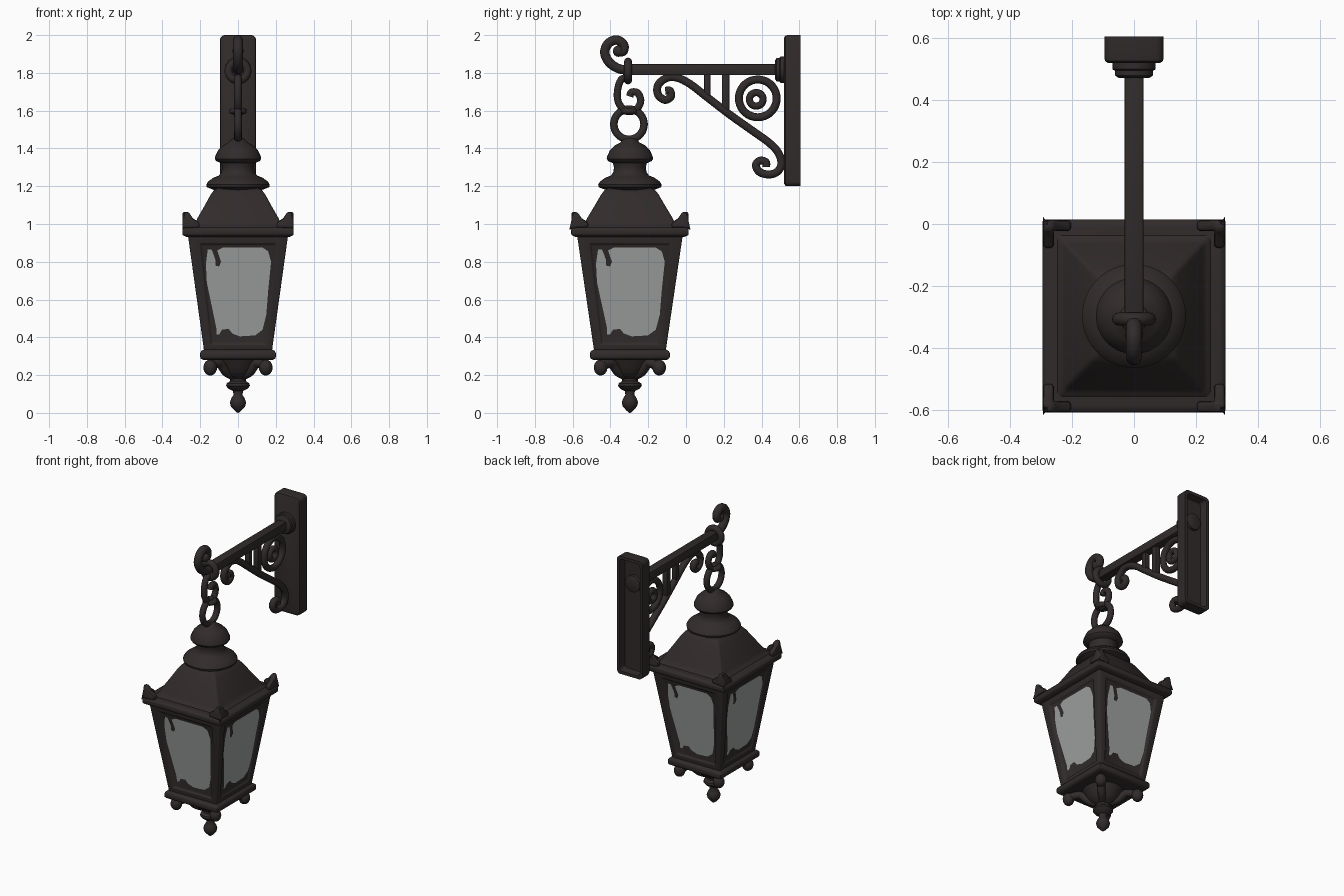
import bpy, bmesh, math
from mathutils import Vector

if "Cube" in bpy.data.objects:
    bpy.data.objects.remove(bpy.data.objects["Cube"])

CY, SY = -0.297, 1.055          # lantern axis and its slight depth stretch


def material(name, rgb):
    m = bpy.data.materials.new(name)
    m.diffuse_color = (*rgb, 1)
    m.use_nodes = True
    m.node_tree.nodes["Principled BSDF"].inputs["Base Color"].default_value = m.diffuse_color
    return m


IRON = material("dark iron", (0.031, 0.024, 0.024))
GLASS = material("grey glass", (0.34, 0.36, 0.35))


def finish(ob, mat=IRON, bevel=0, angle=40):
    bpy.ops.object.select_all(action='DESELECT')
    bpy.context.view_layer.objects.active = ob
    ob.select_set(True)
    if bevel:
        b = ob.modifiers.new("bevel", 'BEVEL')
        b.width, b.segments = bevel, 2
        b.limit_method, b.angle_limit = 'ANGLE', math.radians(30)
    bpy.ops.object.convert(target='MESH')
    ob = bpy.context.object
    ob.data.materials.clear()
    ob.data.materials.append(mat)
    bpy.ops.object.shade_smooth_by_angle(angle=math.radians(angle))
    return ob


def from_bmesh(name, bm, recalc=True, **kw):
    bmesh.ops.remove_doubles(bm, verts=bm.verts, dist=0.0002)
    if recalc:
        bmesh.ops.recalc_face_normals(bm, faces=bm.faces)
    me = bpy.data.meshes.new(name)
    bm.to_mesh(me)
    bm.free()
    ob = bpy.data.objects.new(name, me)
    bpy.context.collection.objects.link(ob)
    return finish(ob, **kw)


def add_loft(bm, rings, caps=(True, True)):
    vs = [[bm.verts.new(p) for p in r] for r in rings]
    n = len(vs[0])
    for a, b in zip(vs, vs[1:]):
        for i in range(n):
            j = (i + 1) % n
            bm.faces.new((a[i], a[j], b[j], b[i]))
    if caps[0]:
        bm.faces.new(vs[0][::-1])
    if caps[1]:
        bm.faces.new(vs[-1])


def loft(name, rings, **kw):
    bm = bmesh.new()
    add_loft(bm, rings)
    return from_bmesh(name, bm, **kw)


def lathe(name, prof, n=36, **kw):
    return loft(name, [[(r * math.cos(2 * math.pi * i / n), CY + r * math.sin(2 * math.pi * i / n), z)
                        for i in range(n)] for r, z in prof], **kw)


def square_stack(name, prof, **kw):
    return loft(name, [[(sx * h, CY + sy * h * SY, z) for sx, sy in ((-1, -1), (1, -1), (1, 1), (-1, 1))]
                       for h, z in prof], **kw)


def tube(name, pts, r, steps=7):
    """Round rod along a smooth path through the points."""
    p = [Vector(q) for q in pts]
    p = [2 * p[0] - p[1]] + p + [2 * p[-1] - p[-2]]
    out = []
    for i in range(1, len(p) - 2):
        a, b, c, d = p[i - 1:i + 3]
        for s in range(steps):
            t = s / steps
            out.append(0.5 * (2 * b + (c - a) * t + (2 * a - 5 * b + 4 * c - d) * t * t
                              + (3 * b - a - 3 * c + d) * t ** 3))
    out.append(p[-2])
    cu = bpy.data.curves.new(name, 'CURVE')
    cu.dimensions, cu.bevel_depth, cu.bevel_resolution, cu.use_fill_caps = '3D', r, 3, True
    sp = cu.splines.new('POLY')
    sp.points.add(len(out) - 1)
    for q, v in zip(sp.points, out):
        q.co = (*v, 1)
    ob = bpy.data.objects.new(name, cu)
    bpy.context.collection.objects.link(ob)
    return finish(ob, angle=60)


def side_tube(name, yz, r):
    return tube(name, [(0, y, z) for y, z in yz], r)


def ring(name, loc, R, r, rot):
    bpy.ops.mesh.primitive_torus_add(location=loc, rotation=rot, major_radius=R, minor_radius=r,
                                     major_segments=36, minor_segments=12)
    bpy.context.object.name = name
    return finish(bpy.context.object)


def ball(name, loc, scale):
    bpy.ops.mesh.primitive_uv_sphere_add(segments=20, ring_count=12, radius=1, location=loc)
    bpy.context.object.name = name
    bpy.context.object.scale = scale
    return finish(bpy.context.object)


def box(name, loc, size, bevel=0.006):
    bpy.ops.mesh.primitive_cube_add(size=1, location=loc)
    bpy.context.object.name = name
    bpy.context.object.scale = size
    bpy.ops.object.transform_apply(location=False, rotation=False, scale=True)
    return finish(bpy.context.object, bevel=bevel)


# Lantern body: tapered frame with recessed panels, and worn glass in each
def half(z):
    return 0.18 + (z - 0.33) / 0.61 * 0.085


def on_side(k, x, z, depth):
    c, s = ((1, 0), (0, 1), (-1, 0), (0, -1))[k]
    n = -(half(z) - depth)
    return (c * x - s * n, CY + (s * x + c * n) * SY, z)


outline = [(-16, 86.5), (-14, 86.5), (-13, 84), (-12, 81), (-12, 78), (-10, 77.5), (-9, 80), (-10, 83),
           (-11, 86), (-8, 87.5), (13, 87.5), (16, 85.5), (17.5, 80), (16, 65), (15, 52), (13, 44),
           (9, 41), (1, 40.5), (-3, 42), (-5, 44.5), (-8.5, 44), (-10, 41.5), (-11.5, 41.5),
           (-11.5, 45), (-14, 57), (-16.5, 69), (-17, 79)]
frame, glass = bmesh.new(), bmesh.new()
for k in range(4):
    rings = []
    for u, z0, z1, d in ((1, 0.33, 0.94, 0), (0.78, 0.362, 0.898, 0), (0.75, 0.37, 0.89, 0.012)):
        rings.append([on_side(k, s * u * half(z), z, d)
                      for s, z in ((-1, z0), (1, z0), (1, z1), (-1, z1))])
    add_loft(frame, rings, (False, True))
    glass.faces.new([glass.verts.new(on_side(k, x / 100, z / 100, 0.008)) for x, z in outline[::-1]])
from_bmesh("lantern_frame", frame, bevel=0.006)
from_bmesh("glass_panes", glass, recalc=False, mat=GLASS)

# Base plate, eave plate and roof
square_stack("base_plate", [(0.185, 0.28), (0.2, 0.29), (0.2, 0.322), (0.185, 0.335)], bevel=0.006)
square_stack("eave_plate", [(0.27, 0.93), (0.295, 0.942), (0.295, 0.975), (0.28, 0.985)], bevel=0.006)
square_stack("roof", [(0.255, 0.98), (0.228, 1.0), (0.215, 1.03), (0.175, 1.1), (0.145, 1.155),
                      (0.128, 1.178), (0.1, 1.195)], bevel=0.012)

# Raised leaf ornaments on the four eave corners
leaf = [(0, 0), (0.003, 0.05), (0.012, 0.085), (0.034, 0.082), (0.055, 0.05), (0.09, 0.028), (0.09, 0)]
bm = bmesh.new()
for sx in (-1, 1):
    for sy in (-1, 1):
        for swap in (False, True):
            rings = []
            for d in (0, 0.035):
                row = [((d, a) if swap else (a, d)) + (h,) for a, h in leaf]
                rings.append([(sx * (0.294 - p), CY + sy * (0.294 * SY - q), 0.98 + h) for p, q, h in row])
            add_loft(bm, rings)
from_bmesh("corner_leaves", bm, bevel=0.01)

# Domed cap and bottom finial
lathe("domed_cap", [(0.1, 1.17), (0.14, 1.185), (0.165, 1.195), (0.168, 1.208), (0.158, 1.225), (0.13, 1.245),
                    (0.1, 1.257), (0.088, 1.275), (0.084, 1.3), (0.09, 1.322), (0.115, 1.333), (0.123, 1.345),
                    (0.12, 1.36), (0.105, 1.392), (0.08, 1.417), (0.05, 1.432), (0.035, 1.45), (0.01, 1.458)])
lathe("bottom_finial", [(0.003, 0), (0.018, 0.012), (0.038, 0.035), (0.043, 0.055), (0.036, 0.076), (0.024, 0.095),
                        (0.026, 0.115), (0.05, 0.127), (0.063, 0.143), (0.06, 0.156), (0.042, 0.168),
                        (0.042, 0.182), (0.07, 0.195), (0.09, 0.215), (0.11, 0.25), (0.13, 0.285)])
for i, (sx, sy) in enumerate(((-1, -1), (1, -1), (1, 1), (-1, 1))):
    ball(f"corner_foot_{i}", (sx * 0.147, CY + sy * 0.155, 0.24), (0.036, 0.036, 0.042))
    tube(f"foot_bracket_{i}", [(sx * a, CY + sy * a, z) for a, z in
                               ((0.03, 0.2), (0.065, 0.22), (0.1, 0.262), (0.145, 0.25))], 0.025)

# Hanging chain: ring, wrap and S hook
ring("chain_ring", (0, -0.302, 1.528), 0.08, 0.02, (0, math.pi / 2, 0))
ring("hook_wrap", (0, -0.302, 1.598), 0.03, 0.017, (0, 0, 0))
side_tube("s_hook", [(-0.305, 1.775), (-0.342, 1.765), (-0.362, 1.71), (-0.358, 1.645), (-0.318, 1.598),
                     (-0.265, 1.605), (-0.24, 1.65), (-0.255, 1.693), (-0.288, 1.698), (-0.298, 1.675)], 0.02)
ring("arm_end_ring", (0, -0.307, 1.81), 0.05, 0.021, (math.pi / 2, 0, 0))

# Arm, its curled end, and wall flange
box("arm_bar", (0, 0.1, 1.817), (0.061, 0.82, 0.058))
side_tube("arm_scroll", [(-0.29, 1.815), (-0.355, 1.822), (-0.408, 1.858), (-0.43, 1.91), (-0.41, 1.957),
                         (-0.365, 1.974), (-0.33, 1.948), (-0.333, 1.915), (-0.358, 1.912)], 0.026)
ball("arm_scroll_tip", (0, -0.357, 1.915), (0.03, 0.03, 0.03))


def disc(name, z, prof, n=32):
    return loft(name, [[(r * math.cos(2 * math.pi * i / n), y, z + r * math.sin(2 * math.pi * i / n))
                        for i in range(n)] for r, y in prof])


disc("wall_flange", 1.817, [(0.05, 0.472), (0.062, 0.48), (0.062, 0.495), (0.07, 0.5), (0.07, 0.53)])
disc("back_boss", 1.817, [(0.055, 0.54), (0.055, 0.575), (0.045, 0.58)])


# Wall plate with rounded corners and hollow back
def rounded(hx, hz, r, y, n=5):
    out = []
    for q, (sx, sz) in enumerate(((1, 1), (-1, 1), (-1, -1), (1, -1))):
        for i in range(n + 1):
            a = (q + i / n) * math.pi / 2
            out.append((sx * (hx - r) + r * math.cos(a), y, 1.6 + sz * (hz - r) + r * math.sin(a)))
    return out


loft("wall_plate", [rounded(0.084, 0.388, 0.02, 0.52), rounded(0.093, 0.397, 0.025, 0.526),
                    rounded(0.096, 0.4, 0.027, 0.538), rounded(0.096, 0.4, 0.027, 0.605),
                    rounded(0.076, 0.38, 0.02, 0.605), rounded(0.07, 0.374, 0.02, 0.555)])

# Diagonal brace with scrolled ends, struts and roundel
side_tube("scroll_brace", [(-0.11, 1.705), (-0.085, 1.705), (-0.08, 1.675), (-0.112, 1.657), (-0.148, 1.685),
                           (-0.148, 1.735), (-0.105, 1.772), (-0.05, 1.775), (0.02, 1.742), (0.12, 1.665),
                           (0.24, 1.573), (0.35, 1.495), (0.44, 1.43), (0.488, 1.378), (0.505, 1.32),
                           (0.485, 1.278), (0.44, 1.262), (0.39, 1.275), (0.37, 1.31), (0.39, 1.335),
                           (0.422, 1.328), (0.425, 1.302)], 0.022)
box("strut_outer", (0, 0.113, 1.735), (0.036, 0.034, 0.14))
box("strut_inner", (0, 0.21, 1.705), (0.036, 0.04, 0.2))
ring("roundel_outer", (0, 0.38, 1.665), 0.1, 0.021, (0, math.pi / 2, 0))
ring("roundel_inner", (0, 0.372, 1.66), 0.036, 0.019, (0, math.pi / 2, 0))
